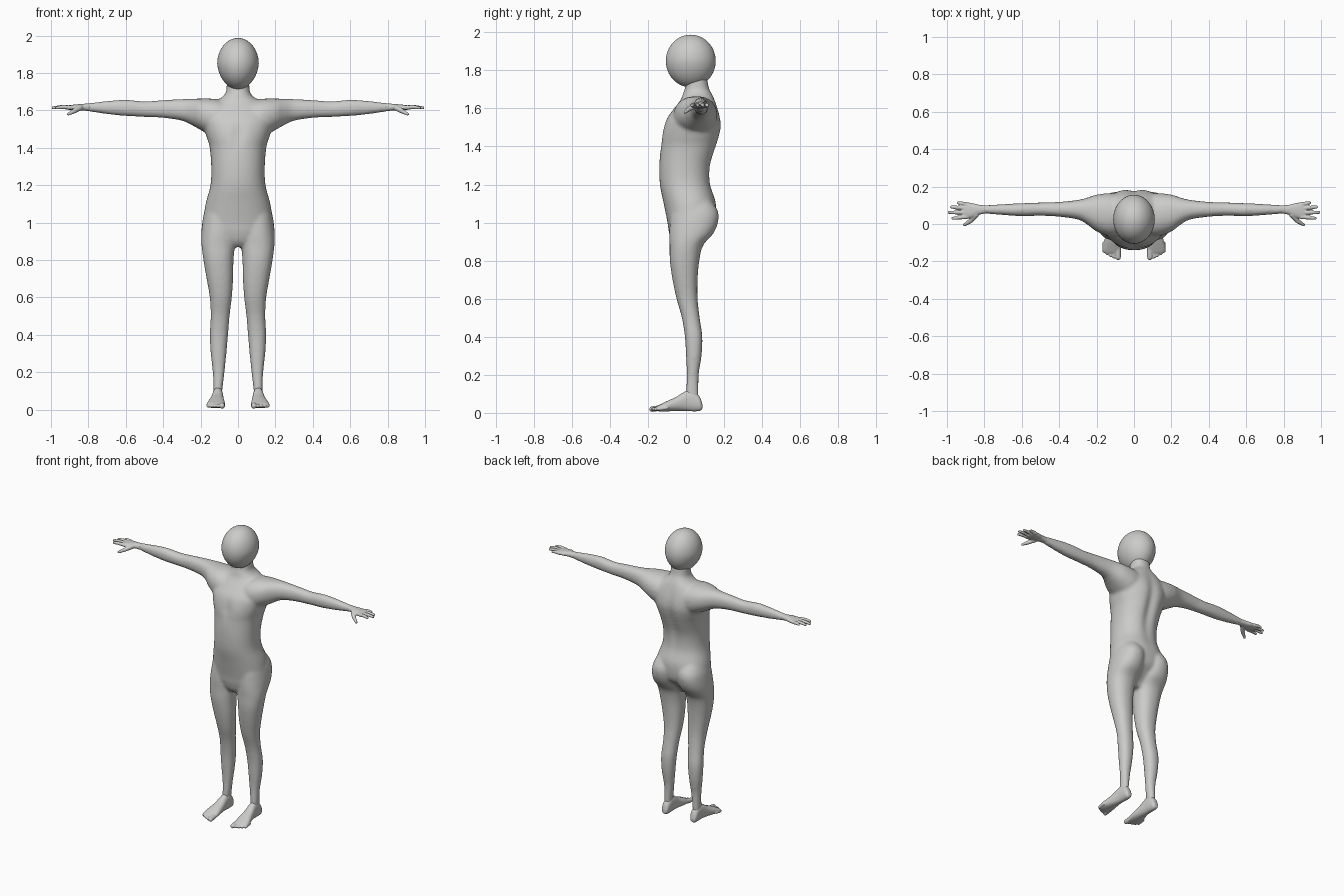
import bpy, bmesh, math
from mathutils import Vector, Matrix

if "Cube" in bpy.data.objects:
    bpy.data.objects.remove(bpy.data.objects["Cube"], do_unlink=True)

# One plain grey for the whole figure
grey = bpy.data.materials.new("plain_grey")
grey.use_nodes = True
colour = (0.6, 0.6, 0.59, 1)
grey.diffuse_color = colour
shader = next(n for n in grey.node_tree.nodes if n.type == 'BSDF_PRINCIPLED')
shader.inputs["Base Color"].default_value = colour
shader.inputs["Roughness"].default_value = 0.6


def smooth_rings(rings, steps=4):
    """Pass a smooth curve through the given cross-sections."""
    out = []
    last = len(rings) - 1
    for i in range(last):
        a, b, c, d = (rings[min(max(i + k, 0), last)] for k in (-1, 0, 1, 2))
        for k in range(steps):
            t = k / steps
            out.append([q + t / 2 * (r - p + t * (2*p - 5*q + 4*r - s + t * (3*(q - r) + s - p)))
                        for p, q, r, s in zip(a, b, c, d)])
    return out + [list(rings[last])]


def loft(bm, axis, rings, side=1, segments=32, shape=None):
    """Skin rounded cross-sections: place on axis, then low and high of the other two axes."""
    loops = []
    for t, a0, a1, b0, b1 in smooth_rings(rings):
        loop = []
        for k in range(segments):
            angle = math.tau * k / segments
            u, v = (math.copysign(abs(w) ** 0.9, w) for w in (math.cos(angle), math.sin(angle)))
            p = [(a0 + a1 + u * (a1 - a0)) / 2, (b0 + b1 + v * (b1 - b0)) / 2]
            p.insert("xyz".index(axis), t)
            if shape:
                p = shape(*p)
            loop.append(bm.verts.new((side * p[0], p[1], p[2])))
        loops.append(loop)
    for low, high in zip(loops, loops[1:]):
        for k in range(segments):
            n = (k + 1) % segments
            bm.faces.new((low[k], low[n], high[n], high[k]))
    bm.faces.new(loops[0])
    bm.faces.new(loops[-1])


def digit(bm, points, radii, side):
    """Finger or toe: tapered rods between round joints."""
    points = [Vector((side * x, y, z)) for x, y, z in points]
    for p, r in zip(points, radii):
        bmesh.ops.create_uvsphere(bm, u_segments=16, v_segments=10, radius=r,
                                  matrix=Matrix.Translation(p))
    for p, q, r0, r1 in zip(points, points[1:], radii, radii[1:]):
        turn = (q - p).to_track_quat('Z', 'Y').to_matrix().to_4x4()
        bmesh.ops.create_cone(bm, cap_ends=True, segments=16, radius1=r0, radius2=r1,
                              depth=(q - p).length,
                              matrix=Matrix.Translation((p + q) / 2) @ turn)


def finish(name, bm, voxel=None, passes=0):
    """Fuse the overlapping volumes into one smooth skin."""
    bmesh.ops.recalc_face_normals(bm, faces=bm.faces[:])
    for face in bm.faces:
        face.smooth = True
    mesh = bpy.data.meshes.new(name)
    bm.to_mesh(mesh)
    bm.free()
    obj = bpy.data.objects.new(name, mesh)
    bpy.context.collection.objects.link(obj)
    if voxel:
        fuse = obj.modifiers.new("fuse", 'REMESH')
        fuse.mode = 'VOXEL'
        fuse.voxel_size = voxel
        fuse.use_smooth_shade = True
        soften = obj.modifiers.new("soften", 'SMOOTH')
        soften.factor = 0.5
        soften.iterations = passes
        bpy.ops.object.select_all(action='DESELECT')
        obj.select_set(True)
        bpy.context.view_layer.objects.active = obj
        bpy.ops.object.convert(target='MESH')
    obj.data.materials.clear()
    obj.data.materials.append(grey)
    return obj


def spine(x, y, z):
    """Shallow groove down the back and between the chest muscles."""
    near = math.exp(-(x / 0.03) ** 2)
    if y > 0.05:
        y -= 0.018 * near * math.exp(-((z - 1.4) / 0.18) ** 2)
    else:
        y += 0.012 * near * math.exp(-((z - 1.47) / 0.06) ** 2)
    return x, y, z


# Torso and neck: height, half width, front, back
torso = [(.87, .05, -.05, .04), (.9, .11, -.075, .06), (.95, .165, -.09, .11),
         (1, .185, -.097, .15), (1.1, .173, -.117, .158), (1.2, .147, -.137, .13),
         (1.3, .143, -.14, .132), (1.4, .151, -.133, .163), (1.45, .165, -.13, .178),
         (1.5, .18, -.12, .187), (1.55, .19, -.1, .182), (1.6, .18, -.062, .168),
         (1.65, .115, -.025, .15), (1.68, .075, -.015, .135), (1.71, .062, -.005, .12),
         (1.78, .06, 0, .11)]
# Leg: height, inner, outer, front, back
leg = [(.07, .085, .132, .005, .066), (.1, .084, .131, 0, .066), (.2, .072, .135, .004, .067),
       (.3, .062, .146, 0, .082), (.4, .053, .151, -.006, .086), (.5, .045, .146, -.022, .072),
       (.6, .033, .151, -.05, .061), (.7, .026, .168, -.071, .061), (.8, .024, .185, -.085, .07),
       (.88, .016, .195, -.086, .09), (.94, .008, .196, -.088, .142), (1, .006, .191, -.085, .168),
       (1.06, .006, .18, -.08, .168), (1.12, .02, .155, -.06, .13)]
# Arm: distance out, front, back, bottom, top
arm = [(.06, -.06, .16, 1.46, 1.65), (.13, -.065, .165, 1.46, 1.662), (.2, -.04, .157, 1.495, 1.663),
       (.25, -.003, .141, 1.523, 1.662), (.3, .024, .129, 1.545, 1.66), (.4, .039, .118, 1.56, 1.655),
       (.5, .044, .115, 1.565, 1.648), (.6, .042, .111, 1.57, 1.657), (.7, .048, .106, 1.58, 1.65),
       (.8, .056, .1, 1.595, 1.638), (.83, .056, .1, 1.6, 1.634)]
# Hand: distance out, front, back, bottom, top
hand = [(.79, .057, .099, 1.596, 1.637), (.83, .049, .103, 1.599, 1.635),
        (.865, .034, .112, 1.599, 1.632), (.9, .028, .116, 1.602, 1.628),
        (.918, .034, .11, 1.606, 1.624)]
# Foot: depth, inner, outer, sole, top
foot = [(.086, .094, .122, .02, .045), (.072, .084, .132, .01, .085), (.04, .08, .135, .008, .115),
        (0, .079, .138, .01, .115), (-.05, .075, .148, .01, .085), (-.1, .07, .162, .008, .062),
        (-.14, .07, .168, .008, .042), (-.155, .076, .16, .01, .034)]

# Body: trunk, arms and legs as one skin
bm = bmesh.new()
loft(bm, 'z', [(z, -w, w, f, b) for z, w, f, b in torso], segments=64, shape=spine)
for side in (1, -1):
    loft(bm, 'z', leg, side)
    loft(bm, 'x', arm, side)
finish("body", bm, 0.009, 8)

# Head: egg shape, slightly narrower at the jaw
bm = bmesh.new()
bmesh.ops.create_uvsphere(bm, u_segments=48, v_segments=32, radius=1)
for vert in bm.verts:
    x, y, z = vert.co
    jaw = 1 - 0.1 * max(0, -z)
    vert.co = (x * 0.111 * jaw, 0.025 + y * 0.131, 1.849 + z * 0.138)
finish("head", bm)

# Fingers: base depth, tip distance out, tip depth
fingers = [(.106, .945, .113), (.084, .982, .091), (.061, .995, .062), (.038, .975, .03)]
for word, side in (("left", 1), ("right", -1)):
    bm = bmesh.new()
    loft(bm, 'x', hand, side)
    for base, out, tip in fingers:
        digit(bm, [(.895, base, 1.615), ((.9 + out) / 2, (base + tip) / 2, 1.618),
                   (out - .006, tip, 1.614)], (.0115, .0105, .008), side)
    digit(bm, [(.845, .05, 1.614), (.875, .016, 1.597), (.907, -.005, 1.58)],
          (.016, .0125, .008), side)
    finish(word + "_hand", bm, 0.0035, 3)

    # Foot with five toes, the big toe on the inner side
    bm = bmesh.new()
    loft(bm, 'y', foot, side)
    for k in range(5):
        radius = 0.015 if k == 0 else 0.0105 - 0.0005 * k
        x = 0.085 if k == 0 else 0.09 + 0.0175 * k
        reach = -0.178 + 0.0015 * k * k + 0.002 * k
        digit(bm, [(x, reach + 0.045, 0.026), (x, reach, 0.02)], (radius, radius), side)
    finish(word + "_foot", bm, 0.004, 3)
